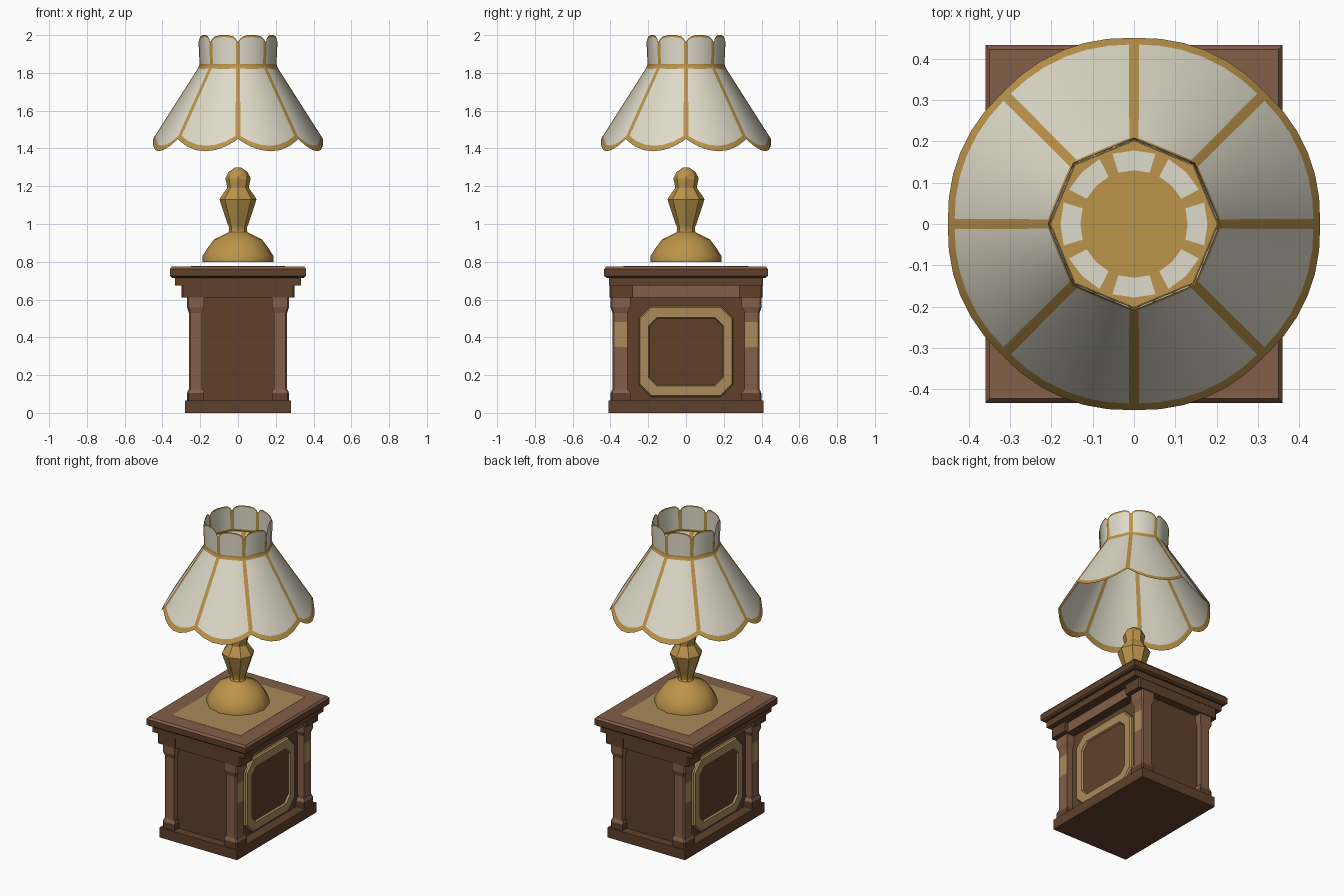
import bpy, bmesh, math

if "Cube" in bpy.data.objects:
    bpy.data.objects.remove(bpy.data.objects["Cube"])

def material(name, rgb):
    m = bpy.data.materials.new(name)
    m.diffuse_color = (*rgb, 1)
    m.use_nodes = True
    m.node_tree.nodes["Principled BSDF"].inputs["Base Color"].default_value = m.diffuse_color
    return m

DARK = material("dark_wood", (0.115, 0.053, 0.024))
LIGHT = material("light_wood", (0.23, 0.113, 0.066))
TAN = material("tan_inlay", (0.40, 0.26, 0.105))
GOLD = material("gold", (0.50, 0.295, 0.068))
CREAM = material("cream_fabric", (0.73, 0.705, 0.585))

def finish(name, bm, mats, smooth=None, fix=True):
    if fix:
        bmesh.ops.recalc_face_normals(bm, faces=bm.faces)
    me = bpy.data.meshes.new(name)
    bm.to_mesh(me)
    bm.free()
    for m in mats:
        me.materials.append(m)
    ob = bpy.data.objects.new(name, me)
    bpy.context.collection.objects.link(ob)
    if smooth:
        bpy.ops.object.select_all(action='DESELECT')
        ob.select_set(True)
        bpy.context.view_layer.objects.active = ob
        bpy.ops.object.shade_smooth_by_angle(angle=math.radians(smooth))
    return ob

def loft(name, rings, mats, rule=None, start=True, smooth=None):
    """Skin a list of equal-length point rings; rule(face, ring) picks the colour."""
    bm = bmesh.new()
    vs = [[bm.verts.new(p) for p in r] for r in rings]
    n = len(rings[0])
    made = []
    for i in range(len(vs) - 1):
        for j in range(n):
            k = (j + 1) % n
            made.append((bm.faces.new((vs[i][j], vs[i][k], vs[i+1][k], vs[i+1][j])), i))
    if start:
        made.append((bm.faces.new(vs[0][::-1]), -1))
    made.append((bm.faces.new(vs[-1]), len(vs) - 1))
    bmesh.ops.recalc_face_normals(bm, faces=bm.faces)
    if rule:
        for f, i in made:
            f.normal_update()
            f.material_index = rule(f, i)
    return finish(name, bm, mats, smooth, False)

def rect(x0, x1, y0, y1, z):
    return [(x0, y0, z), (x1, y0, z), (x1, y1, z), (x0, y1, z)]

def block(name, hx, hy, z0, z1, mat):
    return loft(name, [rect(-hx, hx, -hy, hy, z0), rect(-hx, hx, -hy, hy, z1)], [mat])

# --- Cabinet body ---
block("plinth", 0.28, 0.41, 0.0, 0.065, DARK)
block("cabinet_body", 0.215, 0.355, 0.06, 0.62, DARK)
loft("frieze", [rect(-0.275, 0.275, -0.405, 0.405, z) for z in (0.61, 0.685)],
     [DARK, LIGHT], lambda f, i: int(abs(f.normal.x) > 0.9))
block("cornice", 0.333, 0.408, 0.675, 0.72, DARK)
loft("table_top", [rect(-a, a, -b, b, z) for a, b, z in
     ((0.35, 0.42, 0.715), (0.36, 0.433, 0.725), (0.36, 0.433, 0.762), (0.35, 0.423, 0.775))],
     [DARK, LIGHT], lambda f, i: int(f.normal.z > 0.5))
block("top_inlay", 0.25, 0.33, 0.774, 0.7765, TAN)

# --- Corner pilasters: foot, shaft with tan band, flared capital ---
def corner(sx, sy, x0, x1, y0, y1, z, c=0.008):
    pts = [(x0, y0), (x1, y0), (x1, y1 - c), (x1 - c, y1), (x0, y1)]
    return [(sx * x, sy * y, z) for x, y in pts]

for sx in (-1, 1):
    for sy in (-1, 1):
        tag = ("left" if sx < 0 else "right") + ("_front" if sy < 0 else "_back")
        c = lambda *a: corner(sx, sy, *a)
        loft("pilaster_foot_" + tag,
             [c(0.18, 0.27, 0.295, 0.399, 0.06), c(0.18, 0.27, 0.295, 0.399, 0.105),
              c(0.18, 0.262, 0.308, 0.39, 0.125)],
             [DARK, LIGHT], lambda f, i: int(i == 1))
        loft("pilaster_shaft_" + tag,
             [c(0.19, 0.26, 0.31, 0.39, z) for z in (0.12, 0.35, 0.48, 0.56)],
             [LIGHT, TAN], lambda f, i: int(i == 1 and f.normal.x * sx > 0.9))
        loft("pilaster_capital_" + tag,
             [c(0.19, 0.26, 0.31, 0.39, 0.53), c(0.18, 0.27, 0.295, 0.4, 0.56),
              c(0.18, 0.27, 0.295, 0.4, 0.612)], [LIGHT])
        loft("capital_block_" + tag,
             [c(0.17, 0.30, 0.28, 0.406, z) for z in (0.61, 0.68)], [DARK])

# --- Octagonal framed panels on the two long sides ---
def octagon(s, x, hy, z0, z1, k):
    pts = [(-hy + k, z0), (hy - k, z0), (hy, z0 + k), (hy, z1 - k),
           (hy - k, z1), (-hy + k, z1), (-hy, z1 - k), (-hy, z0 + k)]
    return [(s * x, y, z) for y, z in pts]

for s, tag in ((-1, "left"), (1, "right")):
    loft("side_frame_" + tag,
         [octagon(s, 0.21, 0.25, 0.085, 0.565, 0.065), octagon(s, 0.23, 0.25, 0.085, 0.565, 0.065),
          octagon(s, 0.24, 0.243, 0.092, 0.558, 0.062), octagon(s, 0.24, 0.199, 0.142, 0.505, 0.045),
          octagon(s, 0.228, 0.194, 0.147, 0.50, 0.043)],
         [TAN, DARK], lambda f, i: int(i == 4))

# --- Lamp base ---
def turned(name, profile, sides):
    rings = [[(r * math.cos(2 * math.pi * j / sides), r * math.sin(2 * math.pi * j / sides), z)
              for j in range(sides)] for r, z in profile]
    return loft(name, rings, [GOLD], smooth=32)

turned("lamp_foot", [(0.188, 0.80), (0.188, 0.83), (0.16, 0.874), (0.128, 0.917),
                     (0.05, 0.957), (0.045, 0.97)], 12)
turned("lamp_stem", [(0.048, 0.955), (0.048, 0.985), (0.055, 1.0), (0.098, 1.13), (0.09, 1.145),
                     (0.058, 1.19), (0.058, 1.20), (0.066, 1.235), (0.066, 1.245),
                     (0.05, 1.275), (0.015, 1.30)], 8)

# --- Lamp shade: eight scalloped panels with gold ribs and trim ---
def flat_pt(k, t, r, z):
    a, b = k * math.pi / 4, (k + 1) * math.pi / 4
    return ((1 - t) * r * math.cos(a) + t * r * math.cos(b),
            (1 - t) * r * math.sin(a) + t * r * math.sin(b), z)

def hem_pt(k, t):
    a = (k + t) * math.pi / 4
    s = 1 - (2 * t - 1) ** 2
    r = 0.45 + 0.005 * s
    return (r * math.cos(a), r * math.sin(a), 1.45 - 0.065 * s)

def shade_pt(k, t, row):
    kind, v = row
    if kind == "neck":      # v runs from the scalloped rim down to the waist
        z = 1.962 + 0.038 * (1 - (2 * t - 1) ** 4)
        return flat_pt(k, t, 0.209 - 0.006 * v, z + (1.842 - z) * v)
    p, q = flat_pt(k, t, 0.205, 1.835), hem_pt(k, t)
    return tuple(a + (b - a) * v for a, b in zip(p, q))

rows = [("neck", 0), ("neck", 0.07), ("neck", 0.5), ("neck", 0.97),
        ("skirt", 0.03), ("skirt", 0.35), ("skirt", 0.65), ("skirt", 0.935), ("skirt", 1)]
gold_rows = {0, 3, 7}
bm = bmesh.new()
for k in range(8):
    grid = []
    for row in rows:
        chord = 0.157 if row[0] == "neck" else 0.157 + 0.187 * row[1]
        w = 0.012 / chord
        cols = (0, w, 0.18, 0.34, 0.5, 0.66, 0.82, 1 - w, 1)
        grid.append([bm.verts.new(shade_pt(k, t, row)) for t in cols])
    for i in range(len(rows) - 1):
        for j in range(8):
            f = bm.faces.new((grid[i][j], grid[i+1][j], grid[i+1][j+1], grid[i][j+1]))
            f.smooth = True
            f.material_index = int(i in gold_rows or j in (0, 7))
bmesh.ops.remove_doubles(bm, verts=bm.verts, dist=0.0005)
shade = finish("lamp_shade", bm, [CREAM, GOLD], None, False)
# soft round shading across the flat panels
normals = []
for v in shade.data.vertices:
    a = math.atan2(v.co.y, v.co.x)
    c, s = (1, 0) if v.co.z > 1.838 else (0.845, 0.535)
    normals.append((c * math.cos(a), c * math.sin(a), s))
shade.data.normals_split_custom_set_from_vertices(normals)

# --- Shade cap: gold disc with a ring of cream patches ---
bm = bmesh.new()
angles = [math.radians(45 * k + d) for k in range(8) for d in (-17, 0, 17)]
def cap_r(a, r):            # outermost ring follows the octagon
    d = (a % (math.pi / 4)) - math.pi / 8
    return 0.202 * math.cos(math.pi / 8) / math.cos(d) if r is None else r
rings = [[bm.verts.new((cap_r(a, r) * math.cos(a), cap_r(a, r) * math.sin(a), 1.835)) for a in angles]
         for r in (0.13, 0.178, None)]
bm.faces.new(rings[0]).material_index = 1
for i in range(2):
    for j in range(24):
        n = (j + 1) % 24
        f = bm.faces.new((rings[i][j], rings[i+1][j], rings[i+1][n], rings[i][n]))
        f.material_index = 0 if i == 0 and j % 3 != 2 else 1
finish("shade_cap", bm, [CREAM, GOLD], None, False)
